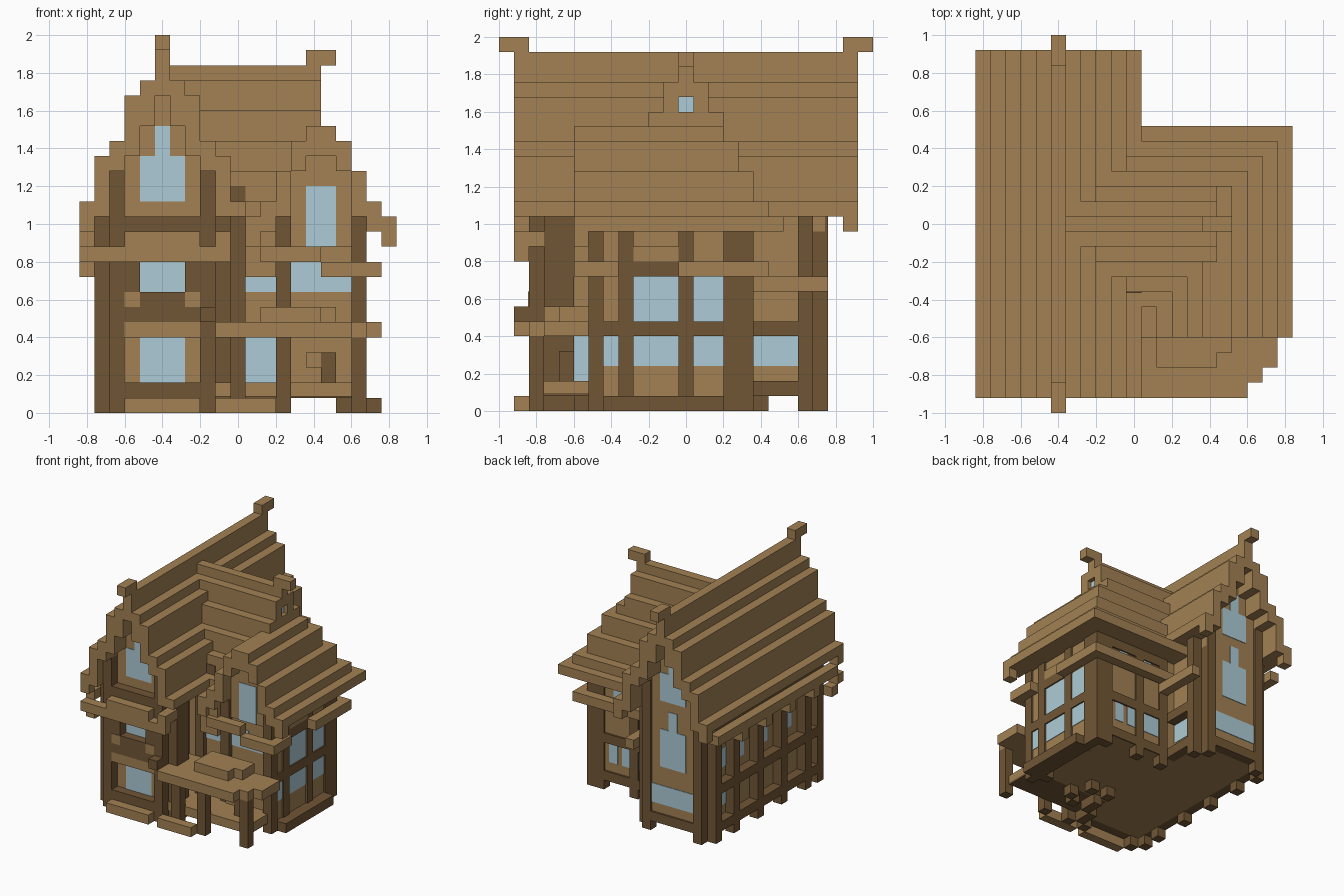
import bpy
import bmesh
from mathutils import Vector

UNIT = 0.08
ORIGIN = Vector((-0.84, -1.0, 0.0))

old = bpy.data.objects.get("Cube")
if old:
    bpy.data.objects.remove(old, do_unlink=True)


def material(name, color):
    mat = bpy.data.materials.new(name)
    mat.use_nodes = True
    mat.diffuse_color = (*color, 1)
    mat.node_tree.nodes["Principled BSDF"].inputs["Base Color"].default_value = (*color, 1)
    return mat


light = material("light_wood", (.36, .22, .087))
dark = material("dark_wood", (.165, .094, .036))
blue = material("window_blue", (.42, .6, .67))


def build(name, mat, boxes):
    """One object made of blocks; each block is x, y and z ranges in grid units."""
    bm = bmesh.new()
    for xs, ys, zs in boxes:
        corners = [bm.verts.new(ORIGIN + UNIT * Vector((x, y, z)))
                   for x in xs for y in ys for z in zs]
        for face in ((0, 1, 3, 2), (4, 6, 7, 5), (0, 4, 5, 1),
                     (2, 3, 7, 6), (0, 2, 6, 4), (1, 5, 7, 3)):
            bm.faces.new([corners[i] for i in face])
    bmesh.ops.recalc_face_normals(bm, faces=bm.faces)
    mesh = bpy.data.meshes.new(name)
    bm.to_mesh(mesh)
    bm.free()
    mesh.materials.append(mat)
    obj = bpy.data.objects.new(name, mesh)
    bpy.context.collection.objects.link(obj)


def thin(plane):
    return (plane - .06, plane + .06)


def pane_x(plane, ys, zs):
    return (thin(plane), ys, zs)


def pane_y(plane, xs, zs):
    return (xs, thin(plane), zs)


# Main roof: stepped columns on both sides of the ridge
tops = [24, 22, 21, 18, 17, 14]
lows = [21, 19, 17, 16, 13, 13]
back = 21.8
roof = []
gable = []
for k, (low, top) in enumerate(zip(lows, tops)):
    for side in {5 - k, 5 + k}:
        roof.append(((side, side + 1), (1, 24), (low, top)))
        if k < 4:
            gable.append(((side, side + 1), (3, back), (12, low)))
build("main_roof", light, roof)
build("main_gable_walls", light, gable)
build("main_roof_eave_ends", light, [
    ((0, 1), (1, 2), (12, 13)), ((0, 1), (23, 24), (12, 13)), ((10, 11), (23, 24), (12, 13))])
build("main_ridge_finials", light, [((5, 6), (y, y + 2), (24, 25)) for y in (0, 23)])

# Wing roof: hipped steps behind, with a gable toward the front
steps = [19, 18, 16, 14, 13]
hip = []
for j, top in enumerate(steps):
    hip.append(((15 - j, 17 + j), (6.5, 15 + j), (max(top - 2, 12), top)))
    hip.append(((6, 17 + j), (10 - min(j, 3), 15 + j), (max(top - 2, 12), top)))
build("wing_roof", light, hip)
build("valley_board", dark, [pane_y(8, (10, 11), (14, 15))])

verge = [((15, 17), (5, 7), (17, 19))]
for j, (low, top) in enumerate(((16, 18), (13, 16), (12, 14), (12, 13))):
    for x in (14 - j, 17 + j):
        verge.append(((x, x + 1), (5, 7), (low, top)))
build("wing_front_verge", light, verge)
build("wing_eave_ends", light, [((x, x + 1), (5, 6), (11, 12)) for x in (11, 20)])

build("wing_upper_gable", light, [
    ((5, 16), (12, 13), (21, 23)), ((5, 16), (11, 12), (19, 22)), ((5, 16), (13, 14), (19, 22)),
    ((5, 16), (10, 15), (18, 20)), ((5, 15.5), (11, 14), (19, 22))])
build("wing_ridge_finial", light, [((15, 17), (12, 13), (23, 24))])

# Walls and floor
build("main_walls", light, [((2, 9), (3, 21), (1, 13)), ((3, 8), (20, back), (2, 13))])
build("wing_walls", light, [((8, 18.8), (6.5, 16.8), (1, 13)), ((14, 18), (6.3, 8), (11, 17))])
build("floor", dark, [((1, 10), (3, 21), (1, 1.2)), ((10, 18.5), (3, 17), (1, 1.2))])
build("porch_floor", light, [((9, 18.5), (2.9, 7), (1.1, 2))])

# Main corner posts, set either side of each notched corner
corners = []
for end, inner in ((2, 3), (21, 20)):
    corners += [((x, x + 1), (end, end + 1), (0, 16)) for x in (2, 8)]
    corners += [((x, x + 1), (inner, inner + 1), (0, 13)) for x in (1, 9)]
build("main_corner_posts", dark, corners)

# Main front timbers and trim
build("main_front_beams", dark, [
    ((3, 8), (2, 3), (1, 2)), ((3, 8), (2, 3), (6, 8)), ((3, 8), (2, 3), (12, 13)),
    ((3, 4), (2, 3), (8, 10)), ((7, 8), (2, 3), (8, 10)), ((8, 9), (1, 2), (6, 7))])
build("main_front_trim", light, [
    ((0, 10), (1, 2), (10, 11)), ((3, 8), (1, 2), (11, 12)), ((0, 1), (2, 3), (9, 10)),
    ((3, 8), (1, 2), (0, 1)), ((3, 8), (2, 3), (5, 6)), ((9, 10), (1, 4), (11, 12))])
build("beam_ends", light, [pane_y(2, (x, x + 1), (7, 8)) for x in (3, 7)])

# Main back timbers
build("main_back_beam", dark, [((3, 8), (21, 22), (1, 2))])

# Main side timbers
posts = (5, 9, 13, 17)
build("main_left_posts", dark, [((1, 2), (y, y + 1), (0, 13)) for y in posts])
build("main_left_beams", dark, [((1, 2), (3, 21), (z, z + 1)) for z in (1, 5, 12)])
build("main_left_belt", light, [((0, 1), (2, 22), (11, 12))]
      + [((0, 1), (y, y + 1), (10, 11)) for y in posts])
build("main_right_posts", dark, [
    ((9, 10), (4, 5), (0, 13)), ((10, 11), (6, 7), (0, 13))])
build("main_right_beams", dark, [((9, 10), (17, 20), (5, 6)), ((9, 10), (17, 20), (1, 2))])
build("main_right_belt", light, [((10, 11), (17, 22), (8, 9))])

# Wing side and back timbers
build("wing_side_posts", dark,
      [((18, 19), ys, (0, 12)) for ys in ((6, 7), (8, 9), (12, 13), (15, 17))])
build("wing_side_beams", dark, [
    ((18, 19), (6, 17), (5, 6)), ((18, 19), (6, 17), (0, 1)), ((18, 19), (8, 12), (9, 10))])
build("wing_belt", light, [
    ((19, 20), (5, 8), (9, 10)), ((19, 20), (12, 18), (9, 10)),
    ((10, 19), (17, 18), (9, 10)), ((16, 19), (5, 6), (9, 10)), ((18, 19), (9, 12), (10, 11))])
build("wing_back_posts", dark, [((x, x + 1), (16, 17), (0, 12)) for x in (10, 13, 17)])
build("wing_back_beams", dark, [((10, 19), (16, 17), (z, z + 1)) for z in (1, 5, 11)])

# Wing front timbers
build("wing_front_posts", dark, [((13, 14), (6, 7), (0, 13)), ((18, 19), (6, 7), (5, 13))])
build("wing_front_sill", light, [((12, 16), (5, 6), (10, 11)), ((11, 13), (5.5, 6.5), (9, 12))])

# Porch roof, posts and things on the floor
build("porch_roof", light, [
    ((9, 18), (1, 6), (5, 6)), ((18, 19), (2, 6), (5, 6)), ((19, 20), (3, 6), (5, 6)),
    ((12, 16), (3, 6), (6, 7)), ((16, 17), (4, 6), (6, 7))])
build("porch_posts", dark, [
    ((18, 19), (2, 3), (0, 5)), ((13, 14), (2, 3), (0, 5)), ((10, 11), (2, 3), (0, 5))])
build("porch_step", light, [((9, 13), (1, 2), (0, 1))])
build("porch_stool", light, [((15, 16), (4, 5), (3, 4))])
build("porch_crate", dark, [((16, 17), (4, 5), (2, 4))])

# Feet under the floor and the low rail beside the wing
build("feet", dark,
      [((x, x + 1), (y, y + 1), (0, 1)) for x in (10, 12) for y in (5, 8)]
      + [((17, 19), (7, 8), (0, 1))])
build("side_base_rail", dark, [((19, 20), (7, 15), (0, 1))])

# Windows
for name, plane in (("front", 3), ("back", back)):
    build(f"main_{name}_gable_window", blue, [
        pane_y(plane, (4, 7), (14, 17)), pane_y(plane, (5, 6), (17, 19))])
build("main_front_windows", blue, [
    pane_y(3, (4, 7), (2, 5)), pane_y(3, (4, 7), (8, 10))])
build("main_back_windows", blue, [
    pane_y(back, (3, 8), (3, 5)), pane_y(back, (4, 7), (7, 11)),
    pane_y(back, (5, 6), (11, 13))])
build("main_left_windows", blue,
      [pane_x(2, (18, 20), zs) for zs in ((3, 5), (7, 9))]
      + [pane_x(2, (y + 2, y + 3), (7, 9)) for y in posts[:-1]])
build("main_right_windows", blue, [
    pane_x(9, (17, 20), (3, 5)), pane_x(9, (5, 6), (2, 5))])
build("wing_side_windows", blue,
      [pane_x(18.8, ys, zs) for ys in ((9, 12), (13, 15)) for zs in ((3, 5), (6, 9))]
      + [pane_x(18.8, (7, 8), (3, 5))])
build("wing_back_windows", blue,
      [pane_y(16.8, xs, (3, 5)) for xs in ((11, 13), (14, 15), (15.5, 16.5))]
      + [pane_y(16.8, (x, x + 1), (10, 11)) for x in (12, 15)])
build("wing_front_windows", blue, [
    pane_y(6.3, (15, 17), (11, 15)), pane_y(6.5, (14, 18), (8, 9)), pane_y(6.5, (14, 16), (9, 10)),
    pane_y(6.5, (11, 13), (8, 9)), pane_y(6.5, (11, 13), (2, 5))])
build("upper_gable_window", blue, [pane_x(15.5, (12, 13), (20, 21))])
